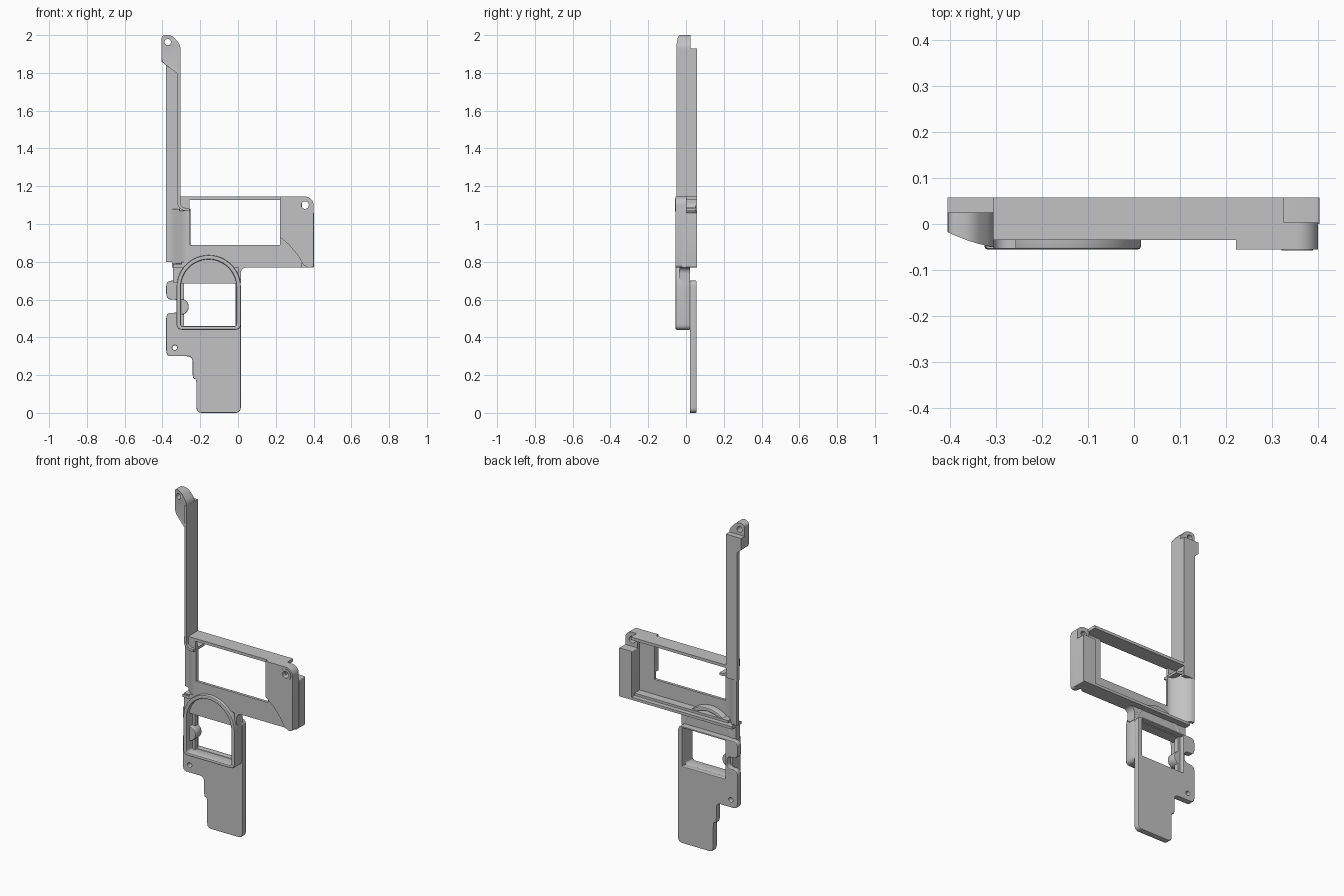
import bpy
from math import cos, sin, pi, radians
from mathutils import Matrix, Vector

cube = bpy.data.objects.get("Cube")
if cube:
    bpy.data.objects.remove(cube)

grey = bpy.data.materials.new("plain grey")
grey.use_nodes = True
grey.diffuse_color = (0.54, 0.54, 0.54, 1)
grey.node_tree.nodes["Principled BSDF"].inputs["Base Color"].default_value = (0.54, 0.54, 0.54, 1)


def arc(cx, cy, r, start=0, end=360, n=24):
    """Points on an arc; a full circle leaves out the repeated end point."""
    last = n if end - start == 360 else n + 1
    return [(cx + r * cos(radians(start + (end - start) * i / n)),
             cy + r * sin(radians(start + (end - start) * i / n))) for i in range(last)]


def rect(x0, y0, x1, y1):
    return [(x0, y0), (x1, y0), (x1, y1), (x0, y1)]


def rounded(points, r=0.02, n=5):
    """Round every corner of a polygon with a small quadratic curve."""
    out = []
    for i, p in enumerate(points):
        p = Vector(p)
        ends = []
        for q in (points[i - 1], points[(i + 1) % len(points)]):
            d = Vector(q) - p
            ends.append(p + d.normalized() * min(r, d.length * 0.45))
        for k in range(n + 1):
            t = k / n
            out.append(tuple(ends[0] * (1 - t) ** 2 + p * 2 * t * (1 - t) + ends[1] * t ** 2))
    return out


def slab(name, loops, a, b, axis="y", bevel=0.0):
    """Extrude an outline (first loop) with holes (other loops) from a to b."""
    curve = bpy.data.curves.new(name, "CURVE")
    curve.dimensions = "2D"
    curve.fill_mode = "BOTH"
    curve.extrude = (b - a) / 2 - bevel
    curve.bevel_depth = bevel
    curve.offset = -bevel
    curve.bevel_resolution = 1
    for loop in loops:
        spline = curve.splines.new("POLY")
        spline.points.add(len(loop) - 1)
        for point, (u, v) in zip(spline.points, loop):
            point.co = (u, v, 0, 1)
        spline.use_cyclic_u = True
    temp = bpy.data.objects.new(name, curve)
    mesh = bpy.data.meshes.new_from_object(temp)
    bpy.data.objects.remove(temp)
    mid = (a + b) / 2
    if axis == "y":
        mesh.transform(Matrix.Translation((0, mid, 0)) @ Matrix.Rotation(pi / 2, 4, "X"))
    else:
        mesh.transform(Matrix.Translation((0, 0, mid)))
    mesh.materials.clear()
    mesh.materials.append(grey)
    obj = bpy.data.objects.new(name, mesh)
    bpy.context.collection.objects.link(obj)
    bpy.ops.object.select_all(action="DESELECT")
    obj.select_set(True)
    bpy.context.view_layer.objects.active = obj
    bpy.ops.object.shade_smooth_by_angle(angle=radians(30))
    return obj


def arch(x0, x1, z0, r_corner):
    """Outline of a window with a half-round top."""
    r = (x1 - x0) / 2
    top = 0.665
    low = rounded([(x0, top), (x0, z0), (x1, z0), (x1, top)], r_corner)
    low = [p for p in low if p[1] < top - 0.05]
    return low + arc((x0 + x1) / 2, top, r, 0, 180)


# Lower mounting plate with window and screw hole
plate = rounded([(-0.22, 0), (0.015, 0), (0.015, 0.70), (-0.38, 0.70), (-0.38, 0.60),
                 (-0.31, 0.60), (-0.31, 0.53), (-0.38, 0.53), (-0.38, 0.30),
                 (-0.24, 0.30), (-0.24, 0.18), (-0.22, 0.18)], 0.03)
window = rect(-0.30, 0.46, -0.012, 0.69)
slab("lower_plate", [plate, window, arc(-0.335, 0.345, 0.013)], 0.02, 0.056, bevel=0.004)

# Arched bezel around the small window
slab("arch_bezel", [arch(-0.325, 0.015, 0.44, 0.03), arch(-0.303, -0.008, 0.458, 0.015)],
     -0.055, 0.022, bevel=0.006)
slab("arch_panel", [[(-0.31, 0.685), (0, 0.685)] + arc(-0.155, 0.67, 0.15, 8, 172)], -0.03, -0.01)
slab("panel_lip", [rect(-0.31, 0.685, 0, 0.70)], -0.03, 0.03)
slab("left_jamb", [rect(-0.31, 0.45, -0.285, 0.69)], 0.0, 0.03)
slab("side_button", [arc(-0.303, 0.562, 0.042, -90, 90)], -0.03, 0.03, bevel=0.004)

# Neck joining the lower plate to the frame
slab("neck", [rect(-0.345, 0.69, 0.015, 0.79)], -0.02, 0.02)
slab("neck_fillet", [[(0.0, 0.78), (0.0, 0.70), (0.015, 0.70)] +
                     arc(0.045, 0.74, 0.03, 180, 90, 6) + [(0.045, 0.78)]], -0.035, 0.02)

# Main frame: recessed face, rails, raised corner and end block
slab("frame_face", [[(-0.26, 0.77), (0.34, 0.77), (0.34, 1.14), (-0.31, 1.14), (-0.31, 1.07),
                     (-0.257, 1.07), (-0.257, 1.13), (0.222, 1.13), (0.222, 0.89), (-0.26, 0.89)]],
     -0.035, -0.018)
slab("top_rail", [rect(-0.32, 1.128, 0.325, 1.145)], -0.035, 0.058)
slab("bottom_rail", [rect(-0.345, 0.77, 0.34, 0.786)], -0.03, 0.058)
slab("bottom_rail_ledge", [rect(-0.30, 0.78, 0.33, 0.80)], -0.03, 0.03)
swoop = [(0.222, 0.93), (0.27, 0.89), (0.32, 0.83), (0.345, 0.785), (0.37, 0.77)]
screw = arc(0.355, 1.10, 0.02)
slab("raised_corner", [swoop + arc(0.385, 0.785, 0.015, -90, 0, 5) +
                       arc(0.355, 1.10, 0.045, 0, 90, 8) + [(0.222, 1.145)], screw],
     -0.055, -0.02)
slab("corner_backing", [[(0.32, 0.77), (0.40, 0.77)] + arc(0.355, 1.10, 0.045, 0, 90, 8) +
                        [(0.32, 1.145)], screw], -0.022, 0.003)
slab("screw_collar", [arc(0.355, 1.10, 0.034), screw], -0.058, -0.02)
slab("end_block", [rounded(rect(0.32, 0.77, 0.403, 1.06), 0.006)], 0.0, 0.058)

# Curved skin sweeping from the back edge on the left to the frame face
sweep = []
for i in range(13):
    t = i / 12
    sweep.append((-0.38 + 0.125 * t, 0.0025 + 0.0375 * cos(pi * t)))
slab("left_skin", [sweep + [(x + 0.004, y + 0.018) for x, y in reversed(sweep)]],
     0.80, 1.08, axis="z")
slab("skin_foot", [sweep[3:] + [(x + 0.004, y + 0.018) for x, y in reversed(sweep[3:])]],
     0.77, 0.80, axis="z")

# Tall arm: flat back with a full-depth wall on its inner side
slab("arm_back", [rect(-0.38, 1.07, -0.305, 1.93)], 0.037, 0.058)
slab("arm_wall", [rect(-0.321, -0.05, -0.305, 0.058)], 1.10, 1.93, axis="z")
slab("corner_web", [[(-0.305, 1.145), (-0.321, 1.145)] + arc(-0.276, 1.115, 0.045, 180, 270, 8) +
                    [(-0.257, 1.07), (-0.257, 1.085)] + arc(-0.276, 1.115, 0.03, 270, 180, 8)],
     -0.053, 0.05)

# Arm tip: bowed ear with a screw hole and a thicker foot
ear = rounded([(-0.405, 1.86), (-0.375, 1.837), (-0.305, 1.785), (-0.305, 1.95),
               (-0.35, 2.0), (-0.405, 2.0)], 0.022)
hole = arc(-0.372, 1.963, 0.017)
tip = slab("arm_tip", [ear, hole], -0.05, 0.025)
for v in tip.data.vertices:
    if v.co.y < 0:
        v.co.y = -0.055 + 0.035 * (max(0, -0.25 - v.co.x) / 0.15) ** 2
slab("tip_foot", [[(-0.405, 1.86), (-0.375, 1.835), (-0.305, 1.79), (-0.305, 1.93), (-0.405, 1.93)]],
     0.02, 0.058)
